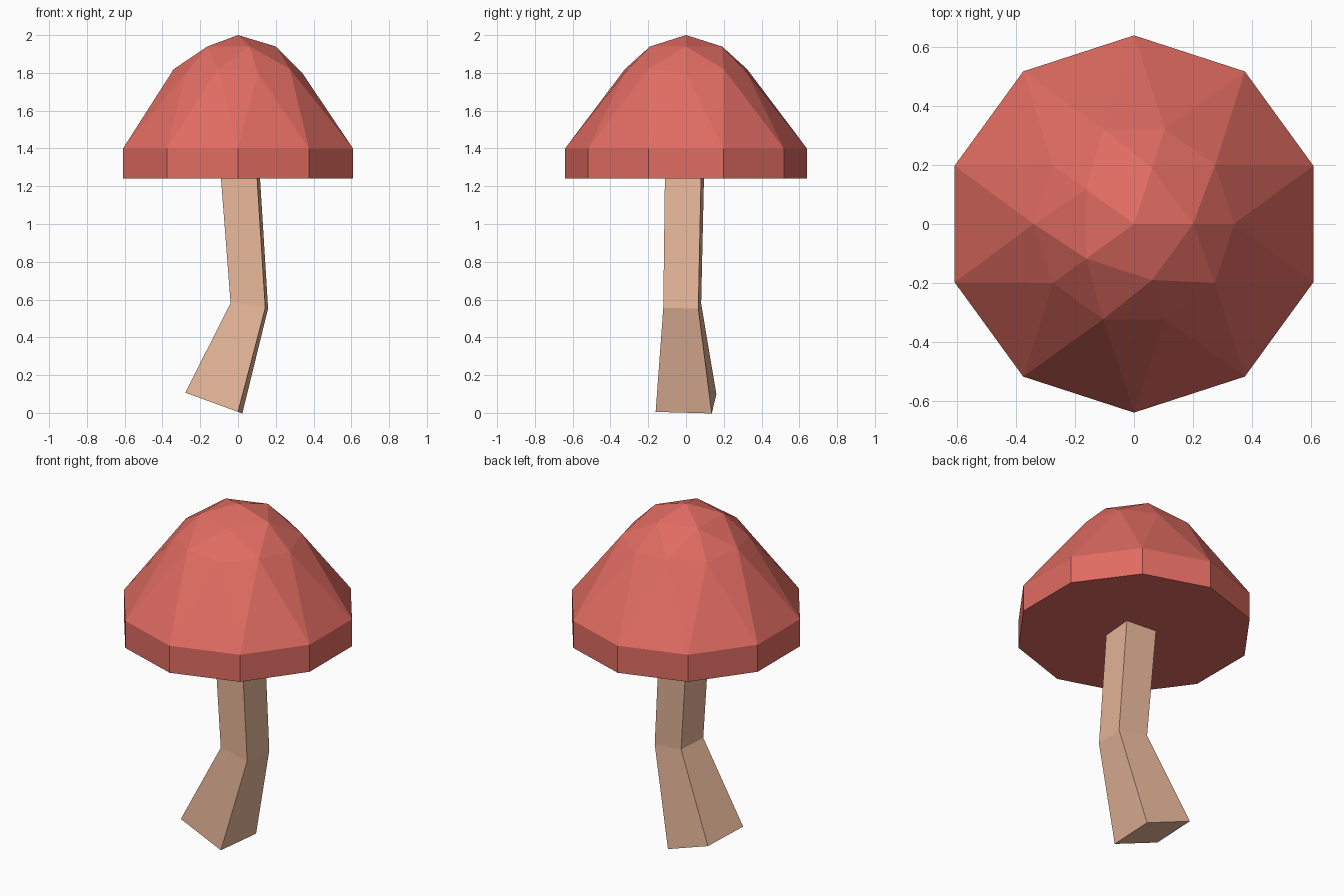
import bpy
import bmesh
from math import radians
from mathutils import Matrix, Vector

if "Cube" in bpy.data.objects:
    bpy.data.objects.remove(bpy.data.objects["Cube"], do_unlink=True)


def make_material(name, rgb):
    mat = bpy.data.materials.new(name)
    mat.use_nodes = True
    mat.diffuse_color = (*rgb, 1)
    mat.node_tree.nodes["Principled BSDF"].inputs["Base Color"].default_value = (*rgb, 1)
    return mat


def finish(bm, name, mat):
    bmesh.ops.recalc_face_normals(bm, faces=bm.faces[:])
    mesh = bpy.data.meshes.new(name)
    bm.to_mesh(mesh)
    bm.free()
    mesh.materials.append(mat)
    obj = bpy.data.objects.new(name, mesh)
    bpy.context.scene.collection.objects.link(obj)
    return obj


def ring(bm, count, radius, z, start=0):
    """Regular ring of vertices, start angle in degrees."""
    return [bm.verts.new(Matrix.Rotation(radians(start + 360 * i / count), 3, "Z")
                         @ Vector((radius, 0, 0)) + Vector((0, 0, z)))
            for i in range(count)]


def bridge(bm, a, b):
    n = len(a)
    for i in range(n):
        j = (i + 1) % n
        bm.faces.new((a[i], a[j], b[j], b[i]))


red = make_material("cap red", (0.75, 0.15, 0.122))
tan = make_material("stem tan", (0.807, 0.479, 0.323))

# Faceted cap: geodesic dome on a short ten-sided skirt
bm = bmesh.new()
tip = bm.verts.new((0, 0, 2))
crown = ring(bm, 5, 0.2, 1.94)
middle = ring(bm, 10, 0.34, 1.81)
for i, v in enumerate(middle):
    v.co.z = 1.82 if i % 2 else 1.8
rim = ring(bm, 10, 0.64, 1.4, 18)
base = ring(bm, 10, 0.64, 1.24, 18)
for k in range(5):
    a, b = crown[k], crown[(k + 1) % 5]
    left, mid, right = (middle[(2 * k + d) % 10] for d in range(3))
    for tri in ((tip, a, b), (a, mid, b), (a, left, mid), (b, mid, right)):
        bm.faces.new(tri)
for j in range(10):
    bm.faces.new((middle[j], rim[j - 1], rim[j]))
    bm.faces.new((middle[j], rim[j], middle[(j + 1) % 10]))
bridge(bm, rim, base)
bm.faces.new(base)
finish(bm, "mushroom_cap", red)

# Bent square stem: centre, half width and tilt of each section
sections = [((-0.128, 0, 0.052), 0.149, 20),
            ((0.06, -0.02, 0.567), 0.093, 8),
            ((0.012, -0.008, 1.26), 0.096, 0)]
bm = bmesh.new()
loops = []
for centre, half, tilt in sections:
    turn = Matrix.Rotation(radians(tilt), 3, "Y") @ Matrix.Rotation(radians(-4.7), 3, "Z")
    loops.append([bm.verts.new(turn @ Vector((x * half, y * half, 0)) + Vector(centre))
                  for x, y in ((-1, -1), (1, -1), (1, 1), (-1, 1))])
for low, high in zip(loops, loops[1:]):
    bridge(bm, low, high)
bm.faces.new(loops[0])
bm.faces.new(loops[-1])
finish(bm, "stem", tan)
